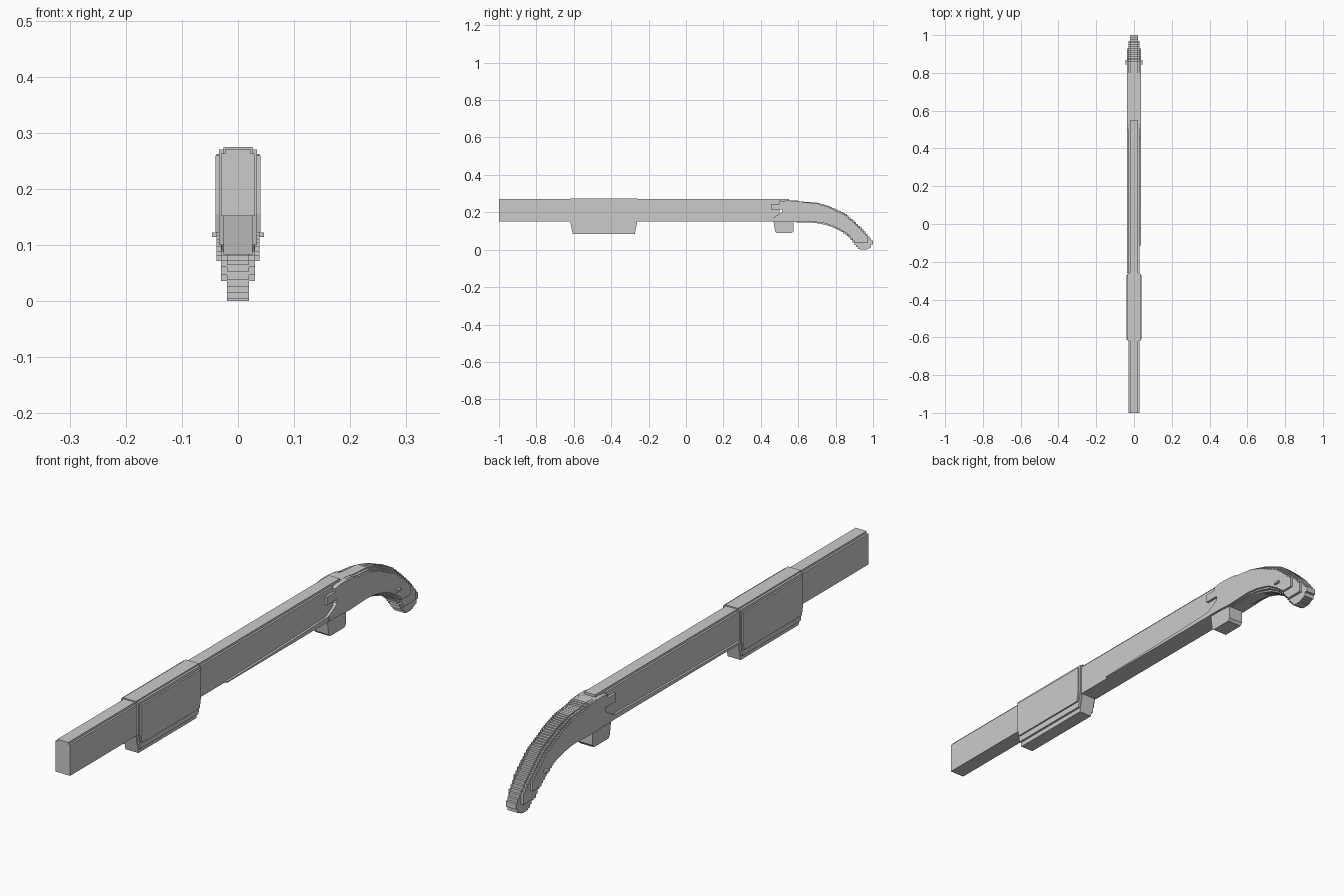
import bpy, bmesh

if "Cube" in bpy.data.objects:
    bpy.data.objects.remove(bpy.data.objects["Cube"])

metal = bpy.data.materials.new("plain grey")
metal.diffuse_color = (0.6, 0.6, 0.6, 1)
metal.use_nodes = True
metal.node_tree.nodes["Principled BSDF"].inputs["Base Color"].default_value = metal.diffuse_color


def extrude(name, outline, x0, x1):
    """Solid from a side outline (y, z) stretched between x0 and x1."""
    bm = bmesh.new()
    face = bm.faces.new([bm.verts.new((x0, y, z)) for y, z in outline])
    out = bmesh.ops.extrude_face_region(bm, geom=[face])
    moved = [g for g in out["geom"] if isinstance(g, bmesh.types.BMVert)]
    bmesh.ops.translate(bm, verts=moved, vec=(x1 - x0, 0, 0))
    bmesh.ops.recalc_face_normals(bm, faces=bm.faces)
    mesh = bpy.data.meshes.new(name)
    bm.to_mesh(mesh)
    bm.free()
    mesh.materials.append(metal)
    obj = bpy.data.objects.new(name, mesh)
    bpy.context.collection.objects.link(obj)
    return obj


def box(name, w, y0, y1, z0, z1):
    return extrude(name, [(y0, z0), (y1, z0), (y1, z1), (y0, z1)], -w, w)


def height(curve, y):
    """Linear lookup of z along a curve of (y, z) points."""
    for (ya, za), (yb, zb) in zip(curve, curve[1:]):
        if y <= yb:
            return za + (zb - za) * max(0, y - ya) / (yb - ya)
    return curve[-1][1]


# barrel with a narrower top strip
box("barrel", 0.029, -1, 0.5, 0.152, 0.263)
box("barrel_top_strip", 0.022, -1, 0.55, 0.26, 0.271)

# sliding fore grip: stepped layers, each wider one shorter
for name, w, e, z0, z1 in (("core", 0.026, 0, 0.083, 0.275),
                           ("middle", 0.034, 0.003, 0.1, 0.27),
                           ("side", 0.04, 0.009, 0.122, 0.26)):
    ya, yb = -0.62 + e, -0.26 - e
    slope = 0.2 * max(0, 0.155 - z0)
    extrude("fore_grip_" + name,
            [(ya, z1), (yb, z1), (yb, 0.155), (yb - slope, z0),
             (ya + slope, z0), (ya, 0.155)], -w, w)

# lower rails along the body
extrude("right_rail", [(-0.115, 0.152), (0.49, 0.152), (0.49, 0.178),
                       (0.455, 0.17), (0.3, 0.165), (0.1, 0.16), (-0.115, 0.156)], 0, 0.037)
extrude("left_rail", [(-0.26, 0.152), (0.49, 0.152), (0.49, 0.178),
                      (0.455, 0.17), (0.1, 0.163), (-0.26, 0.16)], -0.037, 0)

# trigger housing
extrude("trigger_housing", [(0.467, 0.16), (0.575, 0.16), (0.575, 0.1), (0.567, 0.09),
                            (0.484, 0.09), (0.476, 0.1)], -0.029, 0.029)

# curved grip: stair-stepped profile in layers that round off its edges
top = [(0.53, 0.262), (0.60, 0.262), (0.63, 0.256), (0.70, 0.252), (0.76, 0.235),
       (0.85, 0.195), (0.90, 0.152), (0.95, 0.104), (0.98, 0.065), (1.0, 0.043)]
low = [(0.53, 0.152), (0.58, 0.147), (0.69, 0.144), (0.74, 0.135), (0.80, 0.115),
       (0.85, 0.085), (0.88, 0.06), (0.905, 0.025), (0.93, 0.0), (0.96, 0.0),
       (0.985, 0.012), (1.0, 0.035)]
nose = [(0.51, 0.152), (0.465, 0.152), (0.465, 0.172), (0.485, 0.183), (0.512, 0.2),
        (0.512, 0.215), (0.455, 0.215), (0.455, 0.245), (0.5, 0.245), (0.5, 0.257)]
STEP = 0.01


def grip_layer(name, w, inset, z_min, y_end):
    upper, lower = [], []
    for i in range(int(round((y_end - 0.53) / STEP))):
        y = 0.53 + i * STEP
        mid = y + STEP / 2
        cut = inset * min(1, max(0, (y - 0.55) / 0.25))
        zt = height(top, mid) - cut
        zb = max(height(low, mid) + cut, z_min)
        if zt - zb < 0.004:
            break
        upper += [(y, zt), (y + STEP, zt)]
        lower += [(y, zb), (y + STEP, zb)]
    extrude(name, nose + upper + lower[::-1], -w, w)


grip_layer("grip_core", 0.02, 0, 0, 1.0)
grip_layer("grip_middle", 0.03, 0.008, 0.036, 0.975)
grip_layer("grip_side", 0.038, 0.016, 0.072, 0.93)

# cross pin through the grip
box("grip_pin", 0.046, 0.845, 0.868, 0.114, 0.122)
